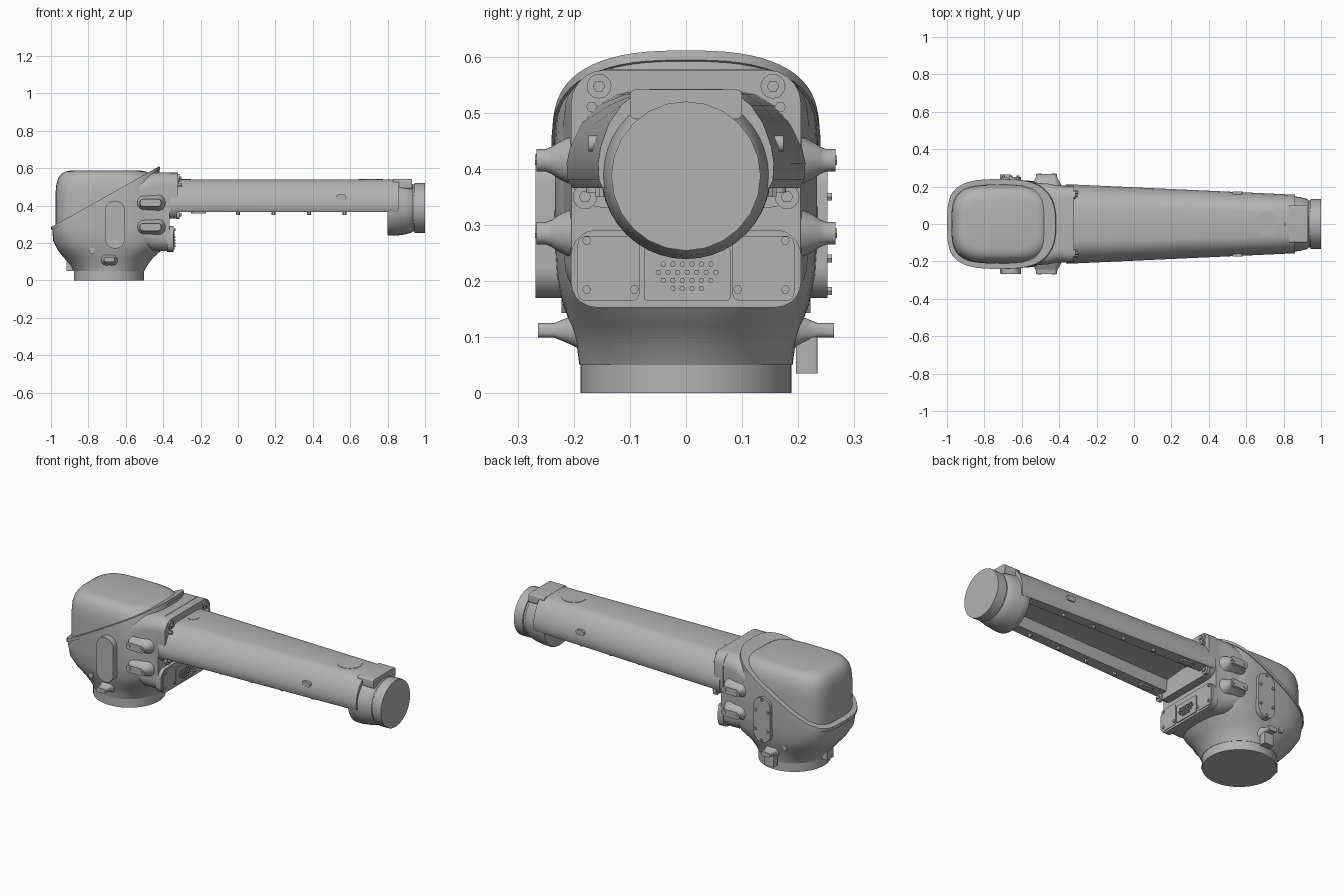
import bpy, bmesh, math
from mathutils import Vector

if "Cube" in bpy.data.objects:
    bpy.data.objects.remove(bpy.data.objects["Cube"])

grey = bpy.data.materials.new("machine_grey")
grey.use_nodes = True
grey.diffuse_color = (0.45, 0.45, 0.45, 1)
grey.node_tree.nodes["Principled BSDF"].inputs["Base Color"].default_value = grey.diffuse_color


def oval(h1, h2, n=2.0, count=48):
    """Superellipse outline: n = 2 is an ellipse, larger is boxier."""
    pts = []
    for i in range(count):
        a = math.tau * i / count
        c, s = math.cos(a), math.sin(a)
        pts.append((h1 * math.copysign(abs(c) ** (2 / n), c),
                    h2 * math.copysign(abs(s) ** (2 / n), s)))
    return pts


def rounded(h1, h2, r, seg=5):
    """Rectangle outline with round corners."""
    pts = []
    for k, (sx, sy) in enumerate([(1, 1), (-1, 1), (-1, -1), (1, -1)]):
        for i in range(seg + 1):
            a = math.pi / 2 * (k + i / seg)
            pts.append((sx * (h1 - r) + r * math.cos(a), sy * (h2 - r) + r * math.sin(a)))
    return pts


def ring(axis, pos, centre, pts):
    """Place a flat outline across an axis."""
    out = []
    for a, b in pts:
        a, b = a + centre[0], b + centre[1]
        out.append(Vector({"x": (pos, a, b), "y": (a, pos, b), "z": (a, b, pos)}[axis]))
    return out


def loft_mesh(rings):
    bm = bmesh.new()
    loops = [[bm.verts.new(p) for p in r] for r in rings]
    n = len(loops[0])
    for lo, hi in zip(loops, loops[1:]):
        for i in range(n):
            bm.faces.new((lo[i], lo[(i + 1) % n], hi[(i + 1) % n], hi[i]))
    bm.faces.new(loops[0][::-1])
    bm.faces.new(loops[-1])
    return bm


def finish(name, bm, angle=35):
    bmesh.ops.remove_doubles(bm, verts=bm.verts, dist=1e-5)
    bmesh.ops.recalc_face_normals(bm, faces=bm.faces)
    mesh = bpy.data.meshes.new(name)
    bm.to_mesh(mesh)
    bm.free()
    mesh.materials.append(grey)
    ob = bpy.data.objects.new(name, mesh)
    bpy.context.collection.objects.link(ob)
    bpy.ops.object.select_all(action="DESELECT")
    ob.select_set(True)
    bpy.context.view_layer.objects.active = ob
    bpy.ops.object.shade_smooth_by_angle(angle=math.radians(angle))
    return ob


def loft(name, rings):
    return finish(name, loft_mesh(rings))


def plate(name, axis, start, end, centre, pts):
    return loft(name, [ring(axis, start, centre, pts), ring(axis, end, centre, pts)])


def bolt(name, axis, start, end, centre, r=0.009):
    return plate(name, axis, start, end, centre, oval(r, r, 2, 6))


def cut(bm, point, normal):
    """Slice away the side the normal points to and close the hole."""
    geom = bm.verts[:] + bm.edges[:] + bm.faces[:]
    bmesh.ops.bisect_plane(bm, geom=geom, plane_co=point, plane_no=normal, clear_outer=True)
    bmesh.ops.holes_fill(bm, edges=[e for e in bm.edges if e.is_boundary], sides=0)


# Housing: height, back x, front x, half width, boxiness
HOUSING = [(0.05, -0.88, -0.5, 0.19, 2), (0.08, -0.895, -0.485, 0.194, 2.1),
           (0.12, -0.93, -0.455, 0.205, 2.3), (0.16, -0.963, -0.41, 0.22, 2.7),
           (0.21, -0.988, -0.385, 0.231, 3.2), (0.28, -0.994, -0.385, 0.235, 3.5),
           (0.45, -0.994, -0.4, 0.235, 3.3), (0.65, -0.994, -0.43, 0.222, 2.6)]


def housing(grow):
    return loft_mesh([ring("z", z, ((x0 + x1) / 2, 0),
                           oval((x1 - x0) / 2 + grow, w + grow, n, 64))
                      for z, x0, x1, w, n in HOUSING])


seam = Vector((-0.43, 0, 0.6))
seam_normal = Vector((-0.32, 0, 0.57)).normalized()
body = housing(0)
cut(body, seam, seam_normal)
finish("housing", body)
rim = housing(0.005)
cut(rim, seam + seam_normal * 0.004, seam_normal)
cut(rim, seam - seam_normal * 0.012, -seam_normal)
finish("seam_rim", rim)

# Rounded cover rising out of the sloping seam
loft("cover", [ring("z", z, (-0.708, 0), oval(0.268 - i, 0.211 - i, 3.6, 64))
               for z, i in [(0.26, 0), (0.46, 0), (0.51, 0.004), (0.545, 0.014),
                            (0.57, 0.031), (0.582, 0.052), (0.587, 0.08)]])
plate("base_ring", "z", 0, 0.06, (-0.69, 0), oval(0.188, 0.188, 2, 64))

# Neck between housing and arm
loft("neck", [ring("x", x, (0, 0.367), rounded(w, h, 0.07, 8))
              for x, w, h in [(-0.56, 0.222, 0.16), (-0.46, 0.216, 0.205),
                              (-0.41, 0.206, 0.211), (-0.365, 0.204, 0.211)]])
plate("arm_flange", "x", -0.38, -0.32, (0, 0.453), rounded(0.205, 0.123, 0.06))
for s in (-1, 1):
    for y, z in [(0.155, 0.547), (0.18, 0.35)]:
        plate("flange_lug", "x", -0.33, -0.312, (s * y, z), oval(0.022, 0.022, 2, 16))
        bolt("flange_bolt", "x", -0.32, -0.302, (s * y, z), 0.011)

# Front access panel with vent
plate("access_panel", "x", -0.38, -0.345, (0, 0.222), rounded(0.205, 0.069, 0.045))
plate("vent_plate", "x", -0.35, -0.34, (0.002, 0.213), rounded(0.077, 0.048, 0.006))
for row, count in enumerate([6, 7, 6, 4]):
    for i in range(count):
        y = (i - (count - 1) / 2) * 0.017 + 0.002
        plate("vent_stud", "x", -0.342, -0.333, (y, 0.23 - row * 0.0145), oval(0.005, 0.005, 2, 6))
for s in (-1, 1):
    plate("panel_leaf", "x", -0.35, -0.342, (s * 0.138, 0.222), rounded(0.055, 0.058, 0.015))
    for y, z in [(0.177, 0.272), (0.177, 0.185), (0.092, 0.185)]:
        bolt("panel_bolt", "x", -0.345, -0.335, (s * y, z), 0.008)

# Side fittings, on both sides
for s in (-1, 1):
    for z in (0.285, 0.415):
        loft("side_boss", [ring("y", s * y, (-0.468, z), rounded(0.057 + g, 0.02 + g, 0.018 + g))
                           for y, g in [(0.19, 0.03), (0.225, 0.014), (0.24, 0.004),
                                        (0.25, 0), (0.266, 0)]])
        for x in (-0.505, -0.431):
            bolt("boss_bolt", "y", s * 0.26, s * 0.269, (x, z), 0.01)
    loft("lower_boss", [ring("y", s * y, (-0.688, 0.112), rounded(0.028 + g, 0.013 + g, 0.01 + g))
                        for y, g in [(0.19, 0.02), (0.215, 0.008), (0.235, 0), (0.264, 0)]])
    bolt("plug", "y", s * 0.19, s * 0.222, (-0.78, 0.158), 0.017)
plate("side_hatch", "y", -0.2, -0.268, (-0.658, 0.298), rounded(0.053, 0.128, 0.053, 8))
plate("side_cover", "y", 0.2, 0.252, (-0.658, 0.298), rounded(0.053, 0.128, 0.053, 8))
for x in (-0.697, -0.619):
    for z in (0.24, 0.35):
        bolt("cover_bolt", "y", 0.245, 0.26, (x, z), 0.008)
for z in (0.182, 0.414):
    bolt("cover_bolt", "y", 0.245, 0.26, (-0.658, z), 0.008)
plate("cable_bracket", "z", 0.035, 0.1, (-0.69, 0.215), rounded(0.03, 0.019, 0.004))
plate("rear_tab", "z", 0.05, 0.1, (-0.9, 0), rounded(0.018, 0.03, 0.004))

# Tapered arm with an open channel below
half = [(0, 0.54), (0.42, 0.54), (0.58, 0.533), (0.74, 0.513), (0.88, 0.48), (0.97, 0.44),
        (1, 0.41), (0.99, 0.38), (0.95, 0.366), (0.62, 0.366), (0.58, 0.43), (0, 0.44)]
profile = half + [(-y, z) for y, z in half[-2:0:-1]]


def arm_width(x):
    return 0.21 - (x + 0.3) * 0.046


loft("arm", [ring("x", x, (0, 0), [(y * arm_width(x), z) for y, z in profile])
             for x in (-0.36, 0.25, 0.86)])
for s in (-1, 1):
    for x in (0, 0.19, 0.38, 0.57):
        bolt("rail_stud", "z", 0.35, 0.37, (x, s * arm_width(x) * 0.78), 0.01)
    plate("rail_pad", "z", 0.358, 0.37, (-0.21, s * 0.16), rounded(0.04, 0.018, 0.015))
    w = arm_width(0.55)
    plate("arm_side_pad", "y", s * (w - 0.03), s * (w + 0.003), (0.553, 0.445),
          rounded(0.026, 0.014, 0.012))
    bolt("root_bolt", "x", -0.33, -0.3, (s * 0.168, 0.51), 0.01)
plate("arm_top_disc", "z", 0.535, 0.542, (0.71, 0), oval(0.065, 0.065, 2, 32))
plate("root_top_disc", "z", 0.535, 0.542, (-0.285, 0), oval(0.033, 0.033, 2, 24))

# Wrist end: round elbow, groove and mounting disc
loft("wrist", [ring("x", x, (0, z), oval(r, r, 2, 40))
               for x, z, r in [(0.8, 0.39, 0.147), (0.806, 0.39, 0.151), (0.84, 0.389, 0.15),
                               (0.89, 0.388, 0.143), (0.925, 0.388, 0.134), (0.935, 0.387, 0.126),
                               (0.95, 0.387, 0.126)]])
plate("wrist_top_pad", "x", 0.83, 0.93, (0, 0.515), rounded(0.1, 0.026, 0.01))
plate("mounting_disc", "x", 0.945, 1.0, (0, 0.387), oval(0.133, 0.133, 2, 24))
